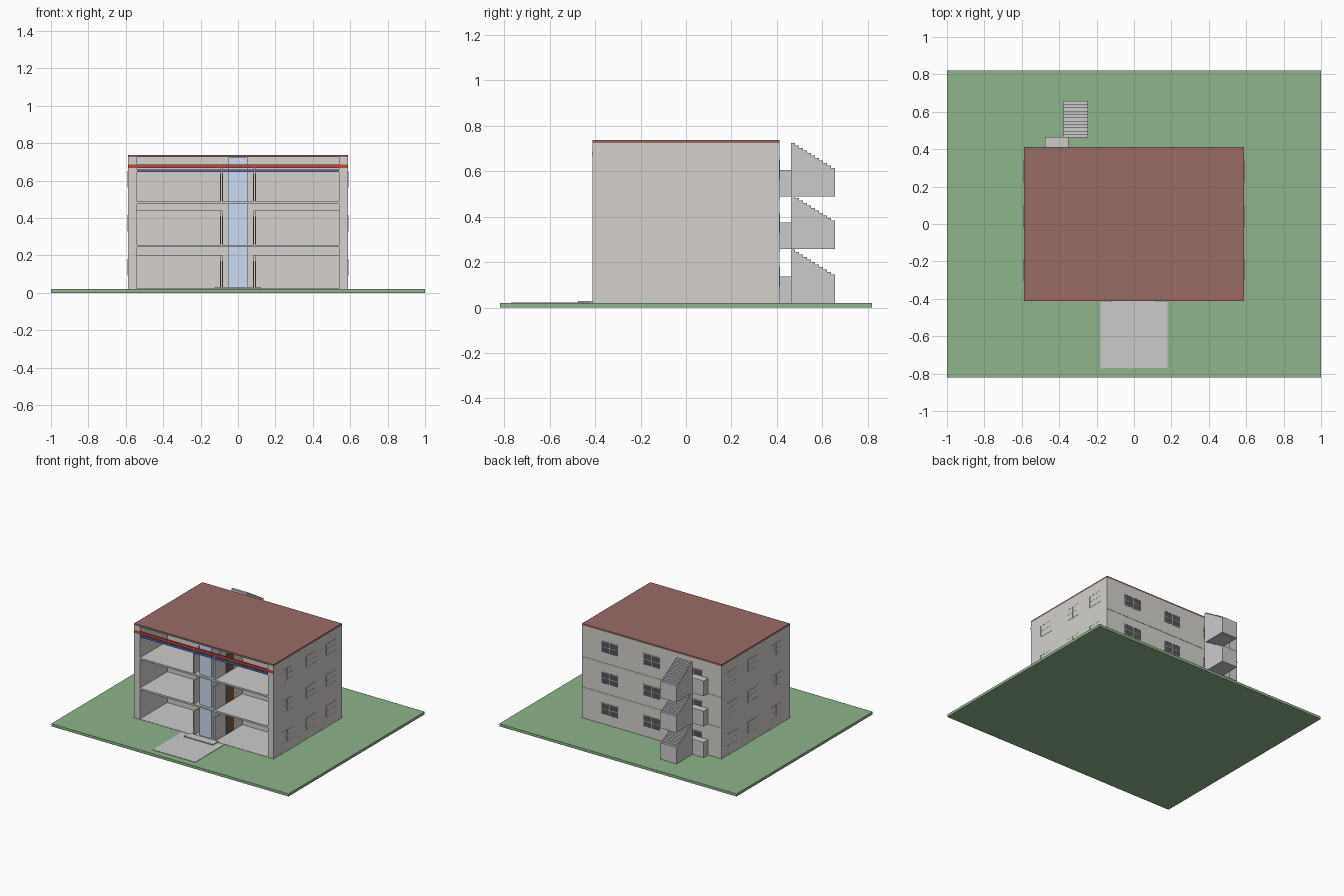
import bpy

if "Cube" in bpy.data.objects:
    bpy.data.objects.remove(bpy.data.objects["Cube"])


def material(name, r, g, b, a=1.0):
    m = bpy.data.materials.new(name)
    m.diffuse_color = (r, g, b, a)
    m.use_nodes = True
    m.node_tree.nodes["Principled BSDF"].inputs["Base Color"].default_value = m.diffuse_color
    return m


GRASS = material("grass", 0.27, 0.46, 0.26)
WALL = material("wall_paint", 0.66, 0.64, 0.61)
ROOF = material("roof_red", 0.32, 0.15, 0.13)
RED = material("stripe_red", 0.6, 0.06, 0.04)
BLUE = material("stripe_blue", 0.08, 0.16, 0.4)
CAB = material("cab_blue", 0.08, 0.17, 0.28)
GLASS = material("shaft_glass", 0.6, 0.72, 0.9, 0.3)
WOOD = material("door_wood", 0.2, 0.11, 0.06)
DARK = material("window_dark", 0.09, 0.09, 0.1)


def boxes(name, spans, mat=None):
    """One mesh object made of boxes given as (x0, x1, y0, y1, z0, z1)."""
    verts, faces = [], []
    for x0, x1, y0, y1, z0, z1 in spans:
        n = len(verts)
        verts += [(x, y, z) for z in (z0, z1) for x, y in
                  ((x0, y0), (x1, y0), (x1, y1), (x0, y1))]
        faces += [[n + 3, n + 2, n + 1, n], [n + 4, n + 5, n + 6, n + 7]]
        for i in range(4):
            j = (i + 1) % 4
            faces.append([n + i, n + j, n + 4 + j, n + 4 + i])
    mesh = bpy.data.meshes.new(name)
    mesh.from_pydata(verts, [], faces)
    ob = bpy.data.objects.new(name, mesh)
    bpy.context.collection.objects.link(ob)
    if mat:
        mesh.materials.append(mat)
    return ob


W, D, IN = 0.588, 0.411, 0.54      # half width, half depth, inner half width
FLOORS = (0.02, 0.257, 0.488)      # finished floor heights
ROOM_H, ROOM_BACK = 0.182, -0.07

# Site
boxes("lawn", [(-1, 1, -0.82, 0.82, 0, 0.02)], GRASS)
boxes("walkway", [(-0.178, 0.178, -0.77, -0.418, 0.02, 0.023)])
boxes("entrance_step", [(-0.122, 0.122, -0.475, -0.411, 0.02, 0.03)])

# Outer shell, open at the front
for side, s in (("left", -1), ("right", 1)):
    x0, x1 = sorted((s * IN, s * W))
    boxes(side + "_wall", [(x0, x1, -D, D, 0.02, 0.725)], WALL)
boxes("back_wall", [(-IN, IN, D - 0.048, D, 0.02, 0.725)], WALL)
boxes("roof", [(-W, W, -D, D, 0.725, 0.738)], ROOF)
boxes("red_fascia", [(-W, W, -D - 0.002, -D + 0.012, 0.668, 0.687)], RED)
boxes("blue_fascia", [(-IN, IN, -D, -D + 0.012, 0.645, 0.66)], BLUE)

# Floors, partitions and doors on each storey
for n, z in enumerate(FLOORS, 1):
    thick = 0.012 if n > 1 else -0.001
    lo, hi = (z - 0.013, z) if n > 1 else (z, z + 0.002)
    boxes(f"floor_{n}", [(-IN, IN, -D, D - 0.048, lo, hi)])
    if n > 1:
        boxes(f"back_band_{n}", [(-W, W, D, D + 0.002, lo, hi)])
    rooms = []
    for s in (-1, 1):
        a, b = sorted((s * 0.083, s * 0.093))
        rooms.append((a, b, -D, ROOM_BACK, z, z + ROOM_H))
        a, b = sorted((s * 0.093, s * IN))
        rooms.append((a, b, ROOM_BACK - 0.01, ROOM_BACK, z, z + ROOM_H))
    boxes(f"room_partitions_{n}", rooms, WALL)
    doors = []
    for x in (-0.093, -0.083, 0.083, 0.093):
        doors.append((x - 0.002, x + 0.002, -0.275, -0.185, z + 0.002, z + 0.15))
    boxes(f"doors_{n}", doors, WOOD)

# Lift shaft and cab
boxes("lift_shaft", [(-0.05, 0.05, -0.39, -0.29, 0.022, 0.724)], GLASS)
boxes("lift_cab", [(-0.027, 0.027, -0.367, -0.313, 0.022, 0.102),
                   (-0.019, 0.019, -0.359, -0.321, 0.102, 0.124)], CAB)


def window(name, axis, sign, u, z, w, h, mat):
    """Thin pane with a frame and cross bars, on a side (x) or back (y) wall."""
    def slab(u0, u1, z0, z1, t):
        base = W if axis == "x" else D
        a, b = sorted((sign * base, sign * (base + t)))
        return (a, b, u0, u1, z0, z1) if axis == "x" else (u0, u1, a, b, z0, z1)
    l, r, lo, hi, e = u - w / 2, u + w / 2, z - h / 2, z + h / 2, 0.004
    boxes(name + "_pane", [slab(l, r, lo, hi, 0.001)], mat)
    bars = [slab(c - e / 2, c + e / 2, lo, hi, 0.002) for c in (l, u, r)]
    bars += [slab(l, r, c - e / 2, c + e / 2, 0.002) for c in (lo, z, hi)]
    boxes(name + "_frame", bars, WALL)


# Windows: three per storey on both sides and the back
for n, z in enumerate((0.137, 0.372, 0.608), 1):
    for k, y in enumerate((-0.247, 0.04, 0.281), 1):
        for side, s in (("left", -1), ("right", 1)):
            window(f"{side}_window_{n}_{k}", "x", s, y, z, 0.114, 0.085, WALL)
    for k, x in enumerate((-0.354, 0, 0.354), 1):
        window(f"back_window_{n}_{k}", "y", 1, x, z, 0.145, 0.085, DARK)

# Back landings and solid stair flights, stepping down away from the wall
STEPS = 11
tread = (0.657 - 0.463) / STEPS
for n, z in enumerate(FLOORS, 1):
    boxes(f"landing_{n}", [(-0.475, -0.35, D, 0.466, z, z + 0.117)])
    boxes(f"stair_flight_{n}",
          [(-0.38, -0.247, 0.463 + i * tread, 0.463 + (i + 1) * tread,
            z, z + 0.236 - i * 0.011) for i in range(STEPS)])
